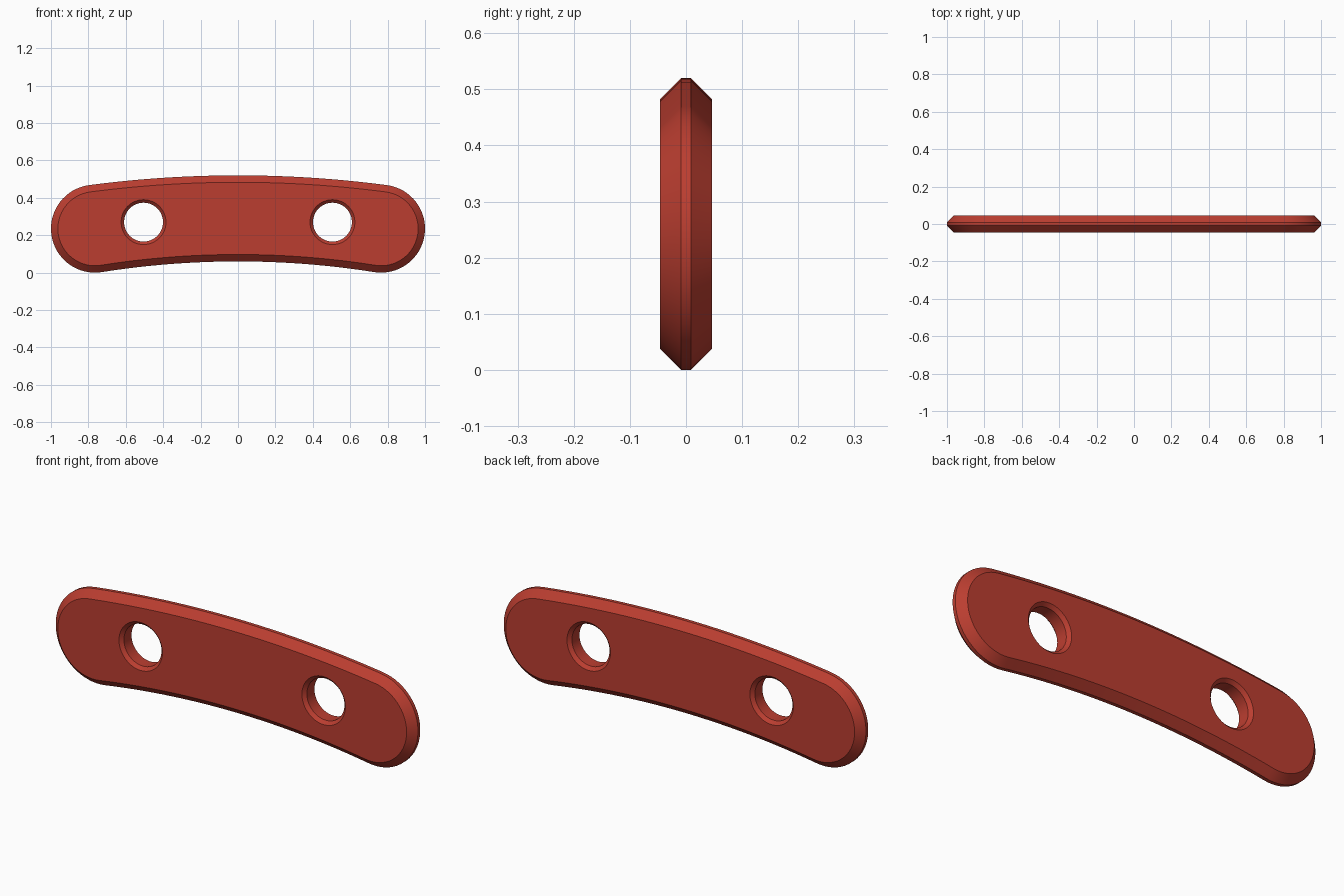
import bpy, bmesh, math

if "Cube" in bpy.data.objects:
    bpy.data.objects.remove(bpy.data.objects["Cube"])

HALF, RIM, BEVEL = 0.046, 0.009, 0.037     # half thickness, half rim width, edge chamfer
CX, CZ, CR = 0.765, 0.235, 0.235           # rounded end circle
TOP_Z, BOTTOM_Z = 0.52, 0.06               # arc heights at the middle
# arc radii that meet the end circles tangentially
a, b = TOP_Z - CZ, CZ - BOTTOM_Z
R_TOP = (CX**2 + a*a - CR**2) / (2 * (a - CR))
R_BOT = (CX**2 + b*b - CR**2) / (2 * (CR - b))


def arc(cx, cz, r, a0, a1, n):
    return [(cx + r * math.cos(a0 + (a1 - a0) * i / n),
             cz + r * math.sin(a0 + (a1 - a0) * i / n)) for i in range(n)]


def outline(d):
    """Curved bar outline, shrunk by d."""
    t = math.atan2(CZ - (TOP_Z - R_TOP), CX)       # tangent angle, upper arc
    u = math.atan2(CZ - (BOTTOM_Z - R_BOT), CX)    # tangent angle, lower arc
    pi = math.pi
    return (arc(0, TOP_Z - R_TOP, R_TOP - d, t, pi - t, 32)
            + arc(-CX, CZ, CR - d, pi - t, 2 * pi - u, 32)
            + arc(0, BOTTOM_Z - R_BOT, R_BOT + d, pi - u, u, 32)
            + arc(CX, CZ, CR - d, u - pi, t, 32))


def sweep(bm, rings):
    """Join matching rings of points and return the edges of the end rings."""
    loops = [[bm.verts.new((x, y, z)) for x, z in pts] for y, pts in rings]
    n = len(loops[0])
    for p, q in zip(loops, loops[1:]):
        for i in range(n):
            j = (i + 1) % n
            bm.faces.new((p[i], p[j], q[j], q[i]))
    return [[bm.edges.get((l[i], l[(i + 1) % n])) for i in range(n)]
            for l in (loops[0], loops[-1])]


bm = bmesh.new()
# chamfered outer rim
front, back = sweep(bm, [(-HALF, outline(BEVEL)), (-RIM, outline(0)),
                         (RIM, outline(0)), (HALF, outline(BEVEL))])
# two countersunk holes
for side in (-1, 1):
    hole = [(y, arc(side * 0.505, 0.27, r, 0, 2 * math.pi, 48))
            for y, r in ((-HALF, 0.12), (-0.030, 0.104), (0.030, 0.104), (HALF, 0.12))]
    f, k = sweep(bm, hole)
    front += f
    back += k
# flat front and back faces
for edges in (front, back):
    bmesh.ops.triangle_fill(bm, edges=edges, use_beauty=True, use_dissolve=False)
bmesh.ops.recalc_face_normals(bm, faces=bm.faces)

mesh = bpy.data.meshes.new("curved_link_plate")
bm.to_mesh(mesh)
bm.free()
plate = bpy.data.objects.new("curved_link_plate", mesh)
bpy.context.collection.objects.link(plate)

red = bpy.data.materials.new("brick red")
red.diffuse_color = (0.50, 0.048, 0.030, 1)
red.use_nodes = True
red.node_tree.nodes["Principled BSDF"].inputs["Base Color"].default_value = red.diffuse_color
mesh.materials.append(red)

bpy.context.view_layer.objects.active = plate
plate.select_set(True)
bpy.ops.object.shade_smooth_by_angle(angle=math.radians(30))
